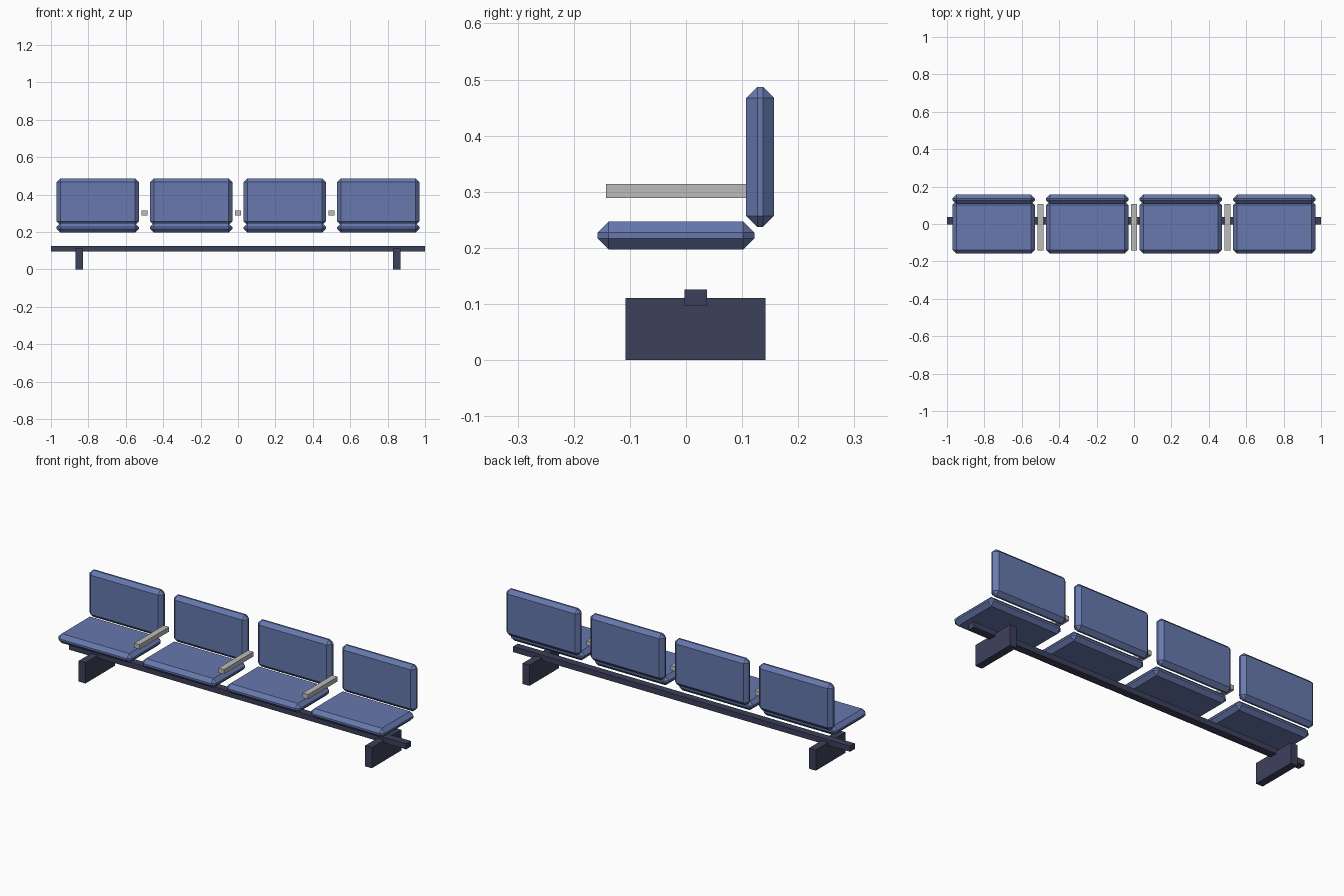
import bpy
import bmesh

if "Cube" in bpy.data.objects:
    bpy.data.objects.remove(bpy.data.objects["Cube"], do_unlink=True)


def material(name, rgb):
    m = bpy.data.materials.new(name)
    m.use_nodes = True
    m.diffuse_color = (*rgb, 1)
    m.node_tree.nodes["Principled BSDF"].inputs["Base Color"].default_value = (*rgb, 1)
    return m


blue = material("blue upholstery", (0.135, 0.19, 0.42))
dark = material("dark frame", (0.046, 0.052, 0.105))
grey = material("grey armrest", (0.5, 0.5, 0.49))


def box(name, mat, x, y, z, chamfer=0.0):
    """Box spanning the (min, max) ranges, with optional chamfered edges."""
    ranges = (x, y, z)
    centre = [(a + b) / 2 for a, b in ranges]
    size = [b - a for a, b in ranges]
    bm = bmesh.new()
    bmesh.ops.create_cube(bm, size=1)
    bmesh.ops.scale(bm, vec=size, verts=bm.verts)
    if chamfer:
        bmesh.ops.bevel(bm, geom=bm.edges[:], offset=chamfer, segments=1,
                        affect='EDGES', profile=0.5)
    mesh = bpy.data.meshes.new(name)
    bm.to_mesh(mesh)
    bm.free()
    mesh.materials.append(mat)
    obj = bpy.data.objects.new(name, mesh)
    obj.location = centre
    bpy.context.collection.objects.link(obj)
    return obj


def span(centre, width):
    return (centre - width / 2, centre + width / 2)


# Four chamfered seat cushions with backrests
for i in range(4):
    xs = span(-0.75 + 0.5 * i, 0.44)
    box(f"seat_{i + 1}", blue, xs, (-0.158, 0.122), (0.197, 0.247), 0.02)
    box(f"backrest_{i + 1}", blue, xs, (0.107, 0.157), (0.237, 0.487), 0.02)

# Armrests between the seats
for i in range(3):
    box(f"armrest_{i + 1}", grey, span(-0.5 + 0.5 * i, 0.032),
        (-0.143, 0.107), (0.289, 0.314))

# Support beam
box("beam", dark, (-1, 1), (-0.003, 0.037), (0.096, 0.126))

# Legs
for side, x in (("right", -0.85), ("left", 0.85)):
    box(f"{side}_leg", dark, span(x, 0.04), (-0.108, 0.142), (0, 0.111))
